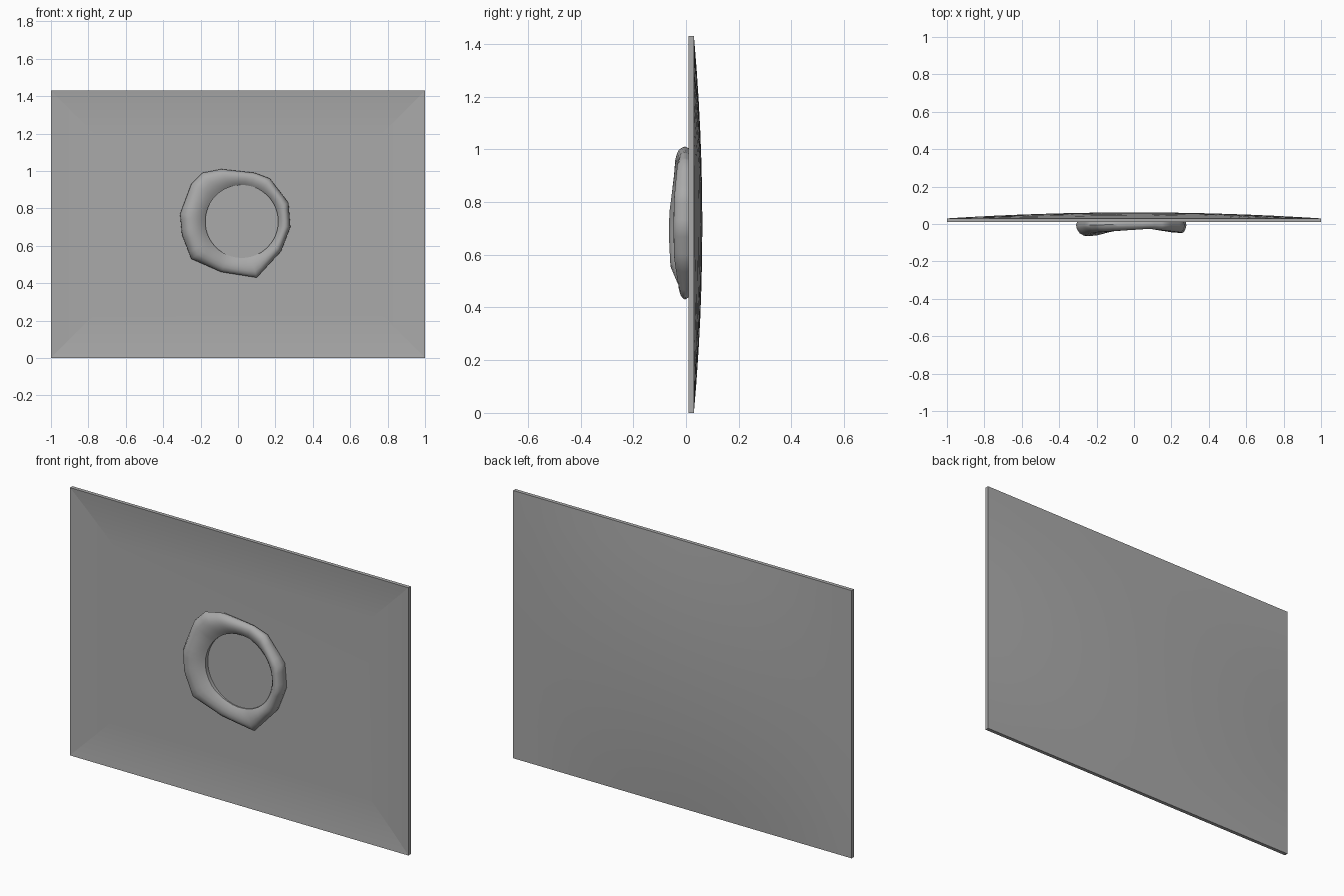
import bpy, bmesh, math
from mathutils import Vector

cube = bpy.data.objects.get("Cube")
if cube:
    bpy.data.objects.remove(cube, do_unlink=True)

grey = bpy.data.materials.new("plain_grey")
grey.use_nodes = True
grey.diffuse_color = (0.4, 0.4, 0.4, 1)
grey.node_tree.nodes["Principled BSDF"].inputs["Base Color"].default_value = (0.4, 0.4, 0.4, 1)

HALF_W, HEIGHT = 1.0, 1.43
MID = HEIGHT / 2
RIM_FRONT, RIM_BACK = 0.01, 0.03


def finish(bm, name, facing):
    """Orient the faces toward the given y direction and make a smooth object."""
    bmesh.ops.recalc_face_normals(bm, faces=bm.faces)
    if sum(f.normal.y * f.calc_area() for f in bm.faces) * facing < 0:
        bmesh.ops.reverse_faces(bm, faces=bm.faces)
    mesh = bpy.data.meshes.new(name)
    bm.to_mesh(mesh)
    bm.free()
    mesh.materials.append(grey)
    obj = bpy.data.objects.new(name, mesh)
    bpy.context.collection.objects.link(obj)
    bpy.ops.object.select_all(action='DESELECT')
    obj.select_set(True)
    bpy.context.view_layer.objects.active = obj
    bpy.ops.object.shade_smooth_by_angle(angle=math.radians(40))
    return obj


def bridge(bm, a, b):
    """Join two closed loops of equal length with quads."""
    n = len(a)
    for i in range(n):
        j = (i + 1) % n
        bm.faces.new((a[i], a[j], b[j], b[i]))


# Back panel: gentle dome with a straight rim folded forward
bm = bmesh.new()
bmesh.ops.create_grid(bm, x_segments=16, y_segments=12, size=1)
for v in bm.verts:
    u, w = v.co.x, v.co.y
    bulge = 0.032 * (1 - u * u) * (1 - w * w)
    v.co = (u * HALF_W, RIM_BACK + bulge, MID + w * MID)
rim = [e for e in bm.edges if e.is_boundary]
new = bmesh.ops.extrude_edge_only(bm, edges=rim)["geom"]
for v in new:
    if isinstance(v, bmesh.types.BMVert):
        v.co.y = RIM_FRONT
finish(bm, "envelope_back", 1)

# Front panel: shallow dish with mitred corner folds
bm = bmesh.new()
loops = []
STEPS, BORDER, DEPTH = 8, 0.24, 0.012
for k in range(STEPS + 1):
    t = k / STEPS
    d = BORDER * t
    y = RIM_FRONT + DEPTH * (1 - (1 - t) ** 2)
    loops.append([bm.verts.new((sx * (HALF_W - d), y, MID + sz * (MID - d)))
                  for sx, sz in ((-1, -1), (1, -1), (1, 1), (-1, 1))])
for a, b in zip(loops, loops[1:]):
    bridge(bm, a, b)
    for va, vb in zip(a, b):
        bm.edges.get((va, vb)).smooth = False
bm.faces.new(loops[-1])
finish(bm, "envelope_front", -1)

# Wax seal: uneven ring pressed around a flat round stamp
# Each outline point holds x, z and how far its crest stands forward
OUTLINE = [(-.09, 1.01, .036), (.09, .99, .026), (.17, .96, .034), (.27, .83, .045),
           (.28, .70, .048), (.23, .57, .045), (.10, .43, .026), (-.09, .46, .03),
           (-.25, .53, .06), (-.30, .66, .065), (-.31, .77, .063), (-.25, .93, .046),
           (-.19, .99, .042)]
CENTRE = Vector((0.02, 0.73))
RADIUS = 0.195
SUB = 4

# Profile from the base to the stamp: (blend toward stamp, share of crest height)
PROFILE = [(0.08, -0.4), (0.0, 0.1), (0.03, 0.4), (0.14, 0.78), (0.3, 0.98),
           (0.5, 1.0), (0.72, 0.85), (0.9, 0.58), (1.0, 0.4)]
STAMP_Y = -0.005

points = []
for p, q in zip(OUTLINE, OUTLINE[1:] + OUTLINE[:1]):
    for s in range(SUB):
        points.append(Vector(p).lerp(Vector(q), s / SUB))

bm = bmesh.new()
rings = [[] for _ in PROFILE]
stamp = []
for x, z, crest in points:
    outer = Vector((x, z))
    inner = CENTRE + (outer - CENTRE).normalized() * RADIUS
    for ring, (blend, share) in zip(rings, PROFILE):
        c = outer.lerp(inner, blend)
        ring.append(bm.verts.new((c.x, -crest * share, c.y)))
    stamp.append(bm.verts.new((inner.x, STAMP_Y, inner.y)))
for a, b in zip(rings, rings[1:] + [stamp]):
    bridge(bm, a, b)
bm.faces.new(stamp)
for i in range(len(stamp)):
    for loop in (stamp, rings[-1]):
        bm.edges.get((loop[i - 1], loop[i])).smooth = False
finish(bm, "wax_seal", -1)
